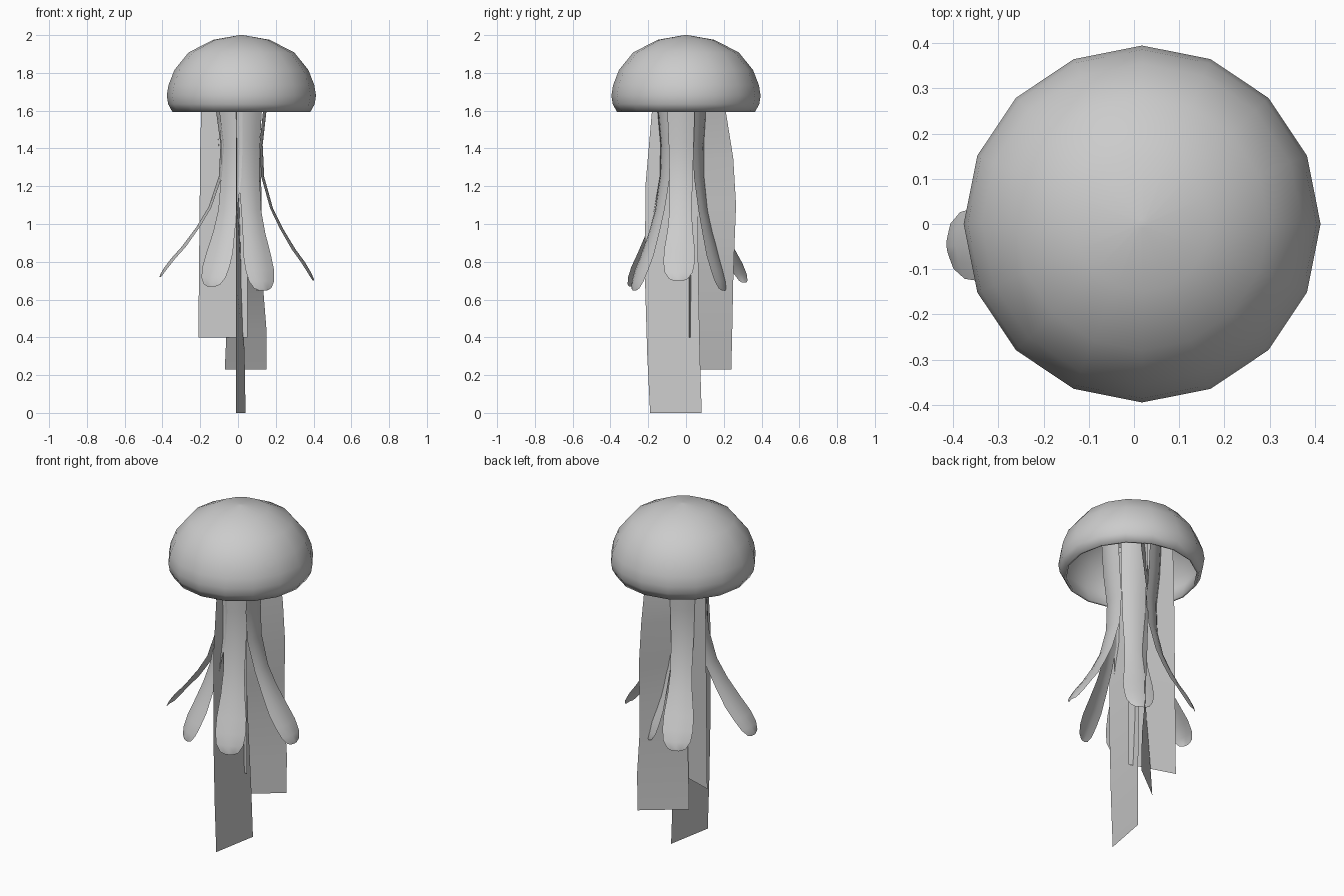
import bpy
from math import cos, sin, pi, radians

cube = bpy.data.objects.get("Cube")
if cube:
    bpy.data.objects.remove(cube, do_unlink=True)

GREY = (0.6, 0.6, 0.6, 1.0)
grey = bpy.data.materials.new("mid_grey")
grey.use_nodes = True
grey.diffuse_color = GREY
grey.node_tree.nodes["Principled BSDF"].inputs["Base Color"].default_value = GREY


def add_object(name, verts, faces, angle=60):
    mesh = bpy.data.meshes.new(name)
    mesh.from_pydata(verts, [], faces)
    mesh.materials.append(grey)
    obj = bpy.data.objects.new(name, mesh)
    bpy.context.collection.objects.link(obj)
    bpy.ops.object.select_all(action="DESELECT")
    obj.select_set(True)
    bpy.context.view_layer.objects.active = obj
    bpy.ops.object.shade_smooth_by_angle(angle=radians(angle))


def grid_faces(rows, cols):
    return [(r * cols + c, r * cols + c + 1, (r + 1) * cols + c + 1, (r + 1) * cols + c)
            for r in range(rows - 1) for c in range(cols - 1)]


# Bell: a thin 16-sided dome shell, open underneath
def bell(profile, cx, sides=16):
    verts, faces = [], []
    for r, z in profile:
        for i in range(sides):
            a = 2 * pi * i / sides
            verts.append((cx + r * cos(a), r * sin(a), z))
    for k in range(len(profile) - 1):
        for i in range(sides):
            j = (i + 1) % sides
            faces.append((k * sides + i, (k + 1) * sides + i,
                          (k + 1) * sides + j, k * sides + j))
    last = len(profile) - 1
    faces.append(tuple(range(sides)))
    faces.append(tuple(last * sides + i for i in reversed(range(sides))))
    add_object("bell", verts, faces, 180)


bell([(0.01, 2.0), (0.15, 1.975), (0.28, 1.908), (0.355, 1.815), (0.386, 1.735),
      (0.395, 1.68), (0.388, 1.635), (0.365, 1.593), (0.352, 1.595),
      (0.376, 1.68), (0.367, 1.735), (0.337, 1.807), (0.266, 1.893),
      (0.142, 1.957), (0.01, 1.98)], 0.018)


# Spoon-ended arms: (height, outward spread, half width) from bell to tip
ARM = [(1.85, 0.12, 0.075), (1.6, 0.07, 0.073), (1.42, 0.0, 0.066), (1.25, 0.03, 0.062),
       (1.08, 0.2, 0.058), (0.97, 0.39, 0.066), (0.86, 0.62, 0.081),
       (0.79, 0.8, 0.083), (0.735, 0.92, 0.074), (0.7, 0.985, 0.05), (0.69, 1.0, 0.026)]


def arm(name, angle, root, reach, tip):
    a = radians(angle)
    out, side = (cos(a), sin(a)), (-sin(a), cos(a))
    verts = []
    for z, spread, half in ARM:
        r = root + (reach - root) * spread
        if z < 1.2:
            z += (tip - ARM[-1][0]) * (1.2 - z) * 2
        for s in (-1, -0.5, 0, 0.5, 1):
            rr = r + 0.2 * half * (0.6 - s * s)
            verts.append((0.015 + out[0] * rr + side[0] * half * s,
                          -0.02 + out[1] * rr + side[1] * half * s, z))
    add_object(name, verts, grid_faces(len(ARM), 5))


for name, angle, root, reach, tip in [
        ("arm_right", 184, 0.1, 0.428, 0.72), ("arm_front_right", 240, 0.1, 0.312, 0.67),
        ("arm_front_left", 295, 0.1, 0.28, 0.65), ("arm_left", 357, 0.108, 0.385, 0.7),
        ("arm_back_left", 64, 0.1, 0.245, 0.65), ("arm_back_right", 117, 0.135, 0.37, 0.69)]:
    arm(name, angle, root, reach, tip)


# Long hanging ribbons: each row is one edge, the other edge, height
def ribbon(name, rows):
    verts = []
    for x0, y0, x1, y1, z in rows:
        verts += [(x0, y0, z), (x1, y1, z)]
    add_object(name, verts, grid_faces(len(rows), 2))


ribbon("long_ribbon", [
    (-0.005, -0.17, -0.005, 0.09, 1.8), (-0.01, -0.18, 0.0, 0.09, 1.6),
    (-0.01, -0.215, 0.005, 0.06, 1.2), (-0.01, -0.217, 0.02, 0.066, 0.7),
    (-0.01, -0.205, 0.035, 0.074, 0.3), (-0.01, -0.19, 0.04, 0.083, 0.0)])
ribbon("back_ribbon", [
    (-0.08, 0.02, 0.12, 0.18, 1.8), (-0.07, 0.04, 0.12, 0.21, 1.6),
    (-0.03, 0.05, 0.12, 0.25, 1.35), (-0.012, 0.035, 0.125, 0.265, 1.1),
    (-0.025, 0.042, 0.125, 0.257, 0.9), (-0.045, 0.052, 0.13, 0.25, 0.7),
    (-0.06, 0.062, 0.15, 0.245, 0.45), (-0.07, 0.07, 0.15, 0.24, 0.23)])
ribbon("side_ribbon", [
    (-0.19, 0.1, 0.05, 0.015, 1.8), (-0.2, 0.1, 0.05, 0.015, 1.4),
    (-0.205, 0.1, 0.05, 0.015, 0.9), (-0.21, 0.1, 0.05, 0.015, 0.4)])
